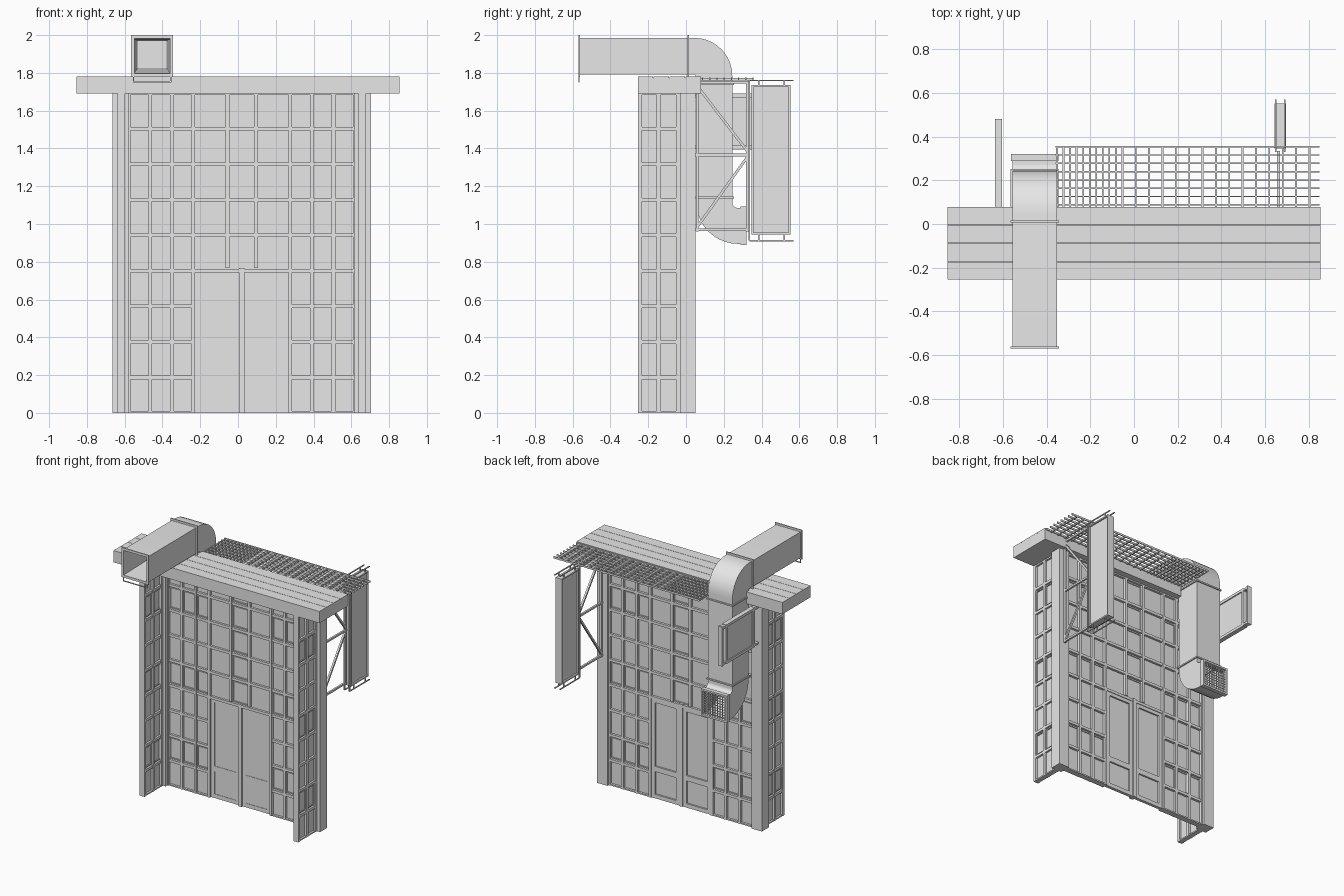
import bpy, bmesh, math
from mathutils import Vector, Matrix

if "Cube" in bpy.data.objects:
    bpy.data.objects.remove(bpy.data.objects["Cube"], do_unlink=True)

grey = bpy.data.materials.new("pale_grey")
grey.use_nodes = True
grey.diffuse_color = (0.8, 0.8, 0.8, 1)
bsdf = grey.node_tree.nodes["Principled BSDF"]
bsdf.inputs["Base Color"].default_value = (0.8, 0.8, 0.8, 1)
bsdf.inputs["Roughness"].default_value = 0.8


def finish(name, bm):
    mesh = bpy.data.meshes.new(name)
    bm.to_mesh(mesh)
    bm.free()
    mesh.materials.append(grey)
    obj = bpy.data.objects.new(name, mesh)
    bpy.context.collection.objects.link(obj)
    return obj


def add_box(bm, x0, x1, y0, y1, z0, z1):
    size = Matrix.Diagonal((x1 - x0, y1 - y0, z1 - z0, 1))
    centre = Matrix.Translation(((x0 + x1) / 2, (y0 + y1) / 2, (z0 + z1) / 2))
    bmesh.ops.create_cube(bm, size=1, matrix=centre @ size)


def box(name, *bounds):
    bm = bmesh.new()
    add_box(bm, *bounds)
    return finish(name, bm)


def add_rod(bm, start, end, width):
    a, b = Vector(start), Vector(end)
    turn = (b - a).to_track_quat('Z', 'Y').to_matrix().to_4x4()
    size = Matrix.Diagonal((width, width, (b - a).length, 1))
    bmesh.ops.create_cube(bm, size=1, matrix=Matrix.Translation((a + b) / 2) @ turn @ size)


def add_ring(put, u0, u1, z0, z1, d0, d1, w):
    """Rectangular frame of four bars, placed by the put function."""
    put(u0, u0 + w, d0, d1, z0, z1)
    put(u1 - w, u1, d0, d1, z0, z1)
    put(u0 + w, u1 - w, d0, d1, z0, z0 + w)
    put(u0 + w, u1 - w, d0, d1, z1 - w, z1)


def join_rings(bm, rings):
    for r0, r1 in zip(rings, rings[1:]):
        for k in range(4):
            m = (k + 1) % 4
            bm.faces.new((r0[k], r0[m], r1[m], r1[k]))


CENTRE = 0.02          # middle of the wall
ROWS, PITCH = 9, 0.188
TOP = ROWS * PITCH
BAR = 0.01             # half width of a glazing bar
SASH_ROWS = (1, 4, 7)

# Glazed main wall
bm = bmesh.new()


def put_wall(u0, u1, d0, d1, z0, z1):
    add_box(bm, CENTRE + u0, CENTRE + u1, d0, d1, z0, z1)


FRONT, BACK = -0.01, 0.035
half = (0.075, 0.257, 0.37, 0.485, 0.598)
cols = [-u for u in reversed(half)] + list(half)
DOOR_TOP = 4 * PITCH + 0.015
put_wall(-0.598, 0.598, 0.008, 0.016, 0, TOP)
for u in cols:
    bottom = DOOR_TOP if abs(u) < 0.1 else 0
    put_wall(u - BAR, u + BAR, FRONT, BACK, bottom, TOP)
for row in range(ROWS + 1):
    z = row * PITCH
    z0, z1 = max(z - BAR, 0), min(z + BAR, TOP)
    if row < 4:
        for side in (-1, 1):
            ends = sorted((side * 0.257, side * 0.598))
            put_wall(*ends, FRONT + 0.002, BACK - 0.002, z0, z1)
    else:
        put_wall(-0.598, 0.598, FRONT + 0.002, BACK - 0.002, z0, z1)
finish("glazed_wall", bm)

# Slim opening sashes in the main wall
bm = bmesh.new()
for row in range(ROWS):
    for i in range(len(cols) - 1):
        outer = i < 3 or i > 5
        if (outer and row in SASH_ROWS) or (i == 4 and row > 3):
            add_ring(put_wall, cols[i] + 0.011, cols[i + 1] - 0.011,
                     row * PITCH + 0.018, (row + 1) * PITCH - 0.02, 0.001, 0.022, 0.004)
finish("wall_sashes", bm)

# Double doors
for name, u0, u1 in (("right_door", -0.247, -0.012), ("left_door", 0.012, 0.247)):
    bm = bmesh.new()
    add_ring(put_wall, u0, u1, 0, DOOR_TOP - 0.02, 0.005, 0.028, 0.03)
    put_wall(u0 + 0.03, u1 - 0.03, 0.005, 0.028, 0.2, 0.24)
    finish(name, bm)
box("door_post", CENTRE - 0.015, CENTRE + 0.015, FRONT, BACK, 0, DOOR_TOP)

# Corner posts and glazed wings on both sides
wing_cols = (-0.244, -0.145, -0.043)
for name, side in (("right", -1), ("left", 1)):
    x0, x1 = sorted((CENTRE + side * 0.598, CENTRE + side * 0.684))
    box(name + "_post", x0, x1, -0.033, 0.05, 0, TOP)
    bm = bmesh.new()
    mid = CENTRE + side * 0.638

    def put_wing(u0, u1, d0, d1, z0, z1):
        add_box(bm, mid + d0, mid + d1, u0, u1, z0, z1)

    put_wing(-0.25, -0.033, -0.004, 0.004, 0, TOP)
    for y in wing_cols:
        put_wing(y - BAR, y + BAR, -0.02, 0.02, 0, TOP)
    for row in range(ROWS + 1):
        z = row * PITCH
        put_wing(-0.25, -0.033, -0.018, 0.018, max(z - BAR, 0), min(z + BAR, TOP))
    for row in SASH_ROWS:
        for a, b in zip(wing_cols, wing_cols[1:]):
            add_ring(put_wing, a + 0.011, b - 0.011, row * PITCH + 0.018,
                     (row + 1) * PITCH - 0.02, -0.01, 0.01, 0.004)
    finish(name + "_wing", bm)

# Roof slab made of four planks with narrow seams
bm = bmesh.new()
add_box(bm, -0.855, 0.855, -0.254, 0.074, TOP, 1.772)
for i in range(4):
    y = -0.255 + i * 0.084
    add_box(bm, -0.855, 0.855, y, y + 0.0815, TOP, 1.78)
finish("roof_slab", bm)

# Open grating behind the roof
bm = bmesh.new()
for i in range(8):
    y = 0.088 + i * 0.038
    add_box(bm, -0.36, 0.85, y - 0.003, y + 0.003, 1.762, 1.776)
bars = [-0.353 + 0.03 * i for i in range(11)] + [0.008 + 0.0612 * i for i in range(14)]
for x in bars:
    add_box(bm, x - 0.004, x + 0.004, 0.07, 0.357, 1.76, 1.772)
finish("roof_grating", bm)

# Ventilation duct: a hollow square tube bent over the roof and out at the back
DX0, DX1 = -0.557, -0.353
STEPS = 10
turns = [math.pi / 2 * i / STEPS for i in range(STEPS + 1)]
stations = [((-0.565, 1.985), (-0.565, 1.791))]
for a in turns:
    stations.append([(0.045 + r * math.sin(a), 1.785 + r * math.cos(a)) for r in (0.2, 0.006)])
for a in turns:
    stations.append([(0.275 - r * math.cos(a), 1.115 - r * math.sin(a)) for r in (0.03, 0.22)])
stations.append(((0.315, 1.085), (0.315, 0.895)))
bm = bmesh.new()
join_rings(bm, [[bm.verts.new((x, *p)) for x, p in ((DX0, o), (DX1, o), (DX1, n), (DX0, n))]
                for o, n in stations])
bmesh.ops.recalc_face_normals(bm, faces=bm.faces)
duct = finish("vent_duct", bm)
shell = duct.modifiers.new("sheet_thickness", 'SOLIDIFY')
shell.thickness = 0.006
shell.offset = -1
bpy.ops.object.select_all(action='DESELECT')
duct.select_set(True)
bpy.context.view_layer.objects.active = duct
bpy.ops.object.modifier_apply(modifier=shell.name)
bpy.ops.object.shade_smooth_by_angle(angle=math.radians(30))

# Tapered lining behind the duct mouth, closed at its inner end
bm = bmesh.new()
rings = []
for y, inset, lift in ((-0.56, 0.007, 0), (-0.02, 0.026, 0.018)):
    x0, x1, z0, z1 = DX0 + inset, DX1 - inset, 1.798 + lift * 1.6, 1.978 - lift * 0.5
    rings.append([bm.verts.new((x, y, z)) for x, z in ((x0, z0), (x1, z0), (x1, z1), (x0, z1))])
join_rings(bm, rings)
bm.faces.new(rings[1])
bmesh.ops.recalc_face_normals(bm, faces=bm.faces)
bmesh.ops.reverse_faces(bm, faces=bm.faces)
finish("duct_lining", bm)

# Duct flanges
bm = bmesh.new()


def put_upright(u0, u1, d0, d1, z0, z1):
    add_box(bm, u0, u1, d0, d1, z0, z1)


def put_flat(u0, u1, d0, d1, z0, z1):
    add_box(bm, u0, u1, z0, z1, d0, d1)


for y in (-0.57, 0.008):
    add_ring(put_upright, DX0 - 0.01, DX1 + 0.01, 1.779, 2.0, y, y + 0.008, 0.018)
for z in (1.735, 1.135):
    add_ring(put_flat, DX0 - 0.008, DX1 + 0.008, 0.045, 0.253, z, z + 0.01, 0.018)
add_ring(put_upright, DX0 - 0.006, DX1 + 0.006, 0.888, 1.092, 0.288, 0.32, 0.014)
# Drip bar hung below the mouth
add_box(bm, DX0, DX1, -0.57, -0.564, 1.75, 1.756)
for x in (DX0, DX1 - 0.006):
    add_box(bm, x, x + 0.006, -0.57, -0.564, 1.75, 1.79)
finish("duct_flanges", bm)

# Outlet grille
bm = bmesh.new()
for i in range(1, 10):
    x = DX0 + i * (DX1 - DX0) / 10
    add_box(bm, x - 0.003, x + 0.003, 0.302, 0.308, 0.895, 1.084)
    z = 0.893 + i * 0.0193
    add_box(bm, DX0, DX1, 0.303, 0.307, z - 0.002, z + 0.002)
finish("outlet_grille", bm)

# Tall sign box at the left side with its rails
bm = bmesh.new()
SX0, SX1 = 0.643, 0.697
add_box(bm, SX0 + 0.012, SX1 - 0.012, 0.35, 0.55, 0.95, 1.73)


def put_sign(u0, u1, d0, d1, z0, z1):
    add_box(bm, d0, d1, u0, u1, z0, z1)


add_ring(put_sign, 0.347, 0.553, 0.945, 1.735, SX0, SX1, 0.01)
finish("tall_sign", bm)

bm = bmesh.new()
for x in (SX0 + 0.006, SX1 - 0.006):
    for z in (0.912, 1.76):
        add_rod(bm, (x, 0.335, z), (x, 0.57, z), 0.007)
    for y in (0.385, 0.52):
        add_rod(bm, (x, y, 0.912), (x, y, 0.95), 0.007)
        add_rod(bm, (x, y, 1.73), (x, y, 1.76), 0.007)
    add_rod(bm, (x, 0.335, 0.912), (x, 0.335, 1.76), 0.008)
finish("sign_rails", bm)

# Truss that carries the tall sign
bm = bmesh.new()
x = 0.662
for z in (0.97, 1.365, 1.75):
    add_rod(bm, (x, 0.05, z), (x, 0.335, z), 0.014)
for y in (0.06, 0.325):
    add_rod(bm, (x, y, 0.96), (x, y, 1.75), 0.014)
add_rod(bm, (x, 0.06, 1.73), (x, 0.325, 1.385), 0.014)
add_rod(bm, (x, 0.325, 1.355), (x, 0.06, 0.985), 0.014)
finish("sign_truss", bm)

# Small sign board at the right side, held by two flat arms
bm = bmesh.new()
add_box(bm, -0.63, -0.612, 0.1, 0.43, 1.41, 1.68)
add_ring(put_sign, 0.095, 0.435, 1.395, 1.69, -0.638, -0.604, 0.02)
for z in (1.4, 1.67):
    add_box(bm, -0.638, -0.604, 0.045, 0.475, z, z + 0.015)
add_box(bm, -0.638, -0.604, 0.468, 0.482, 1.395, 1.69)
finish("small_sign", bm)
